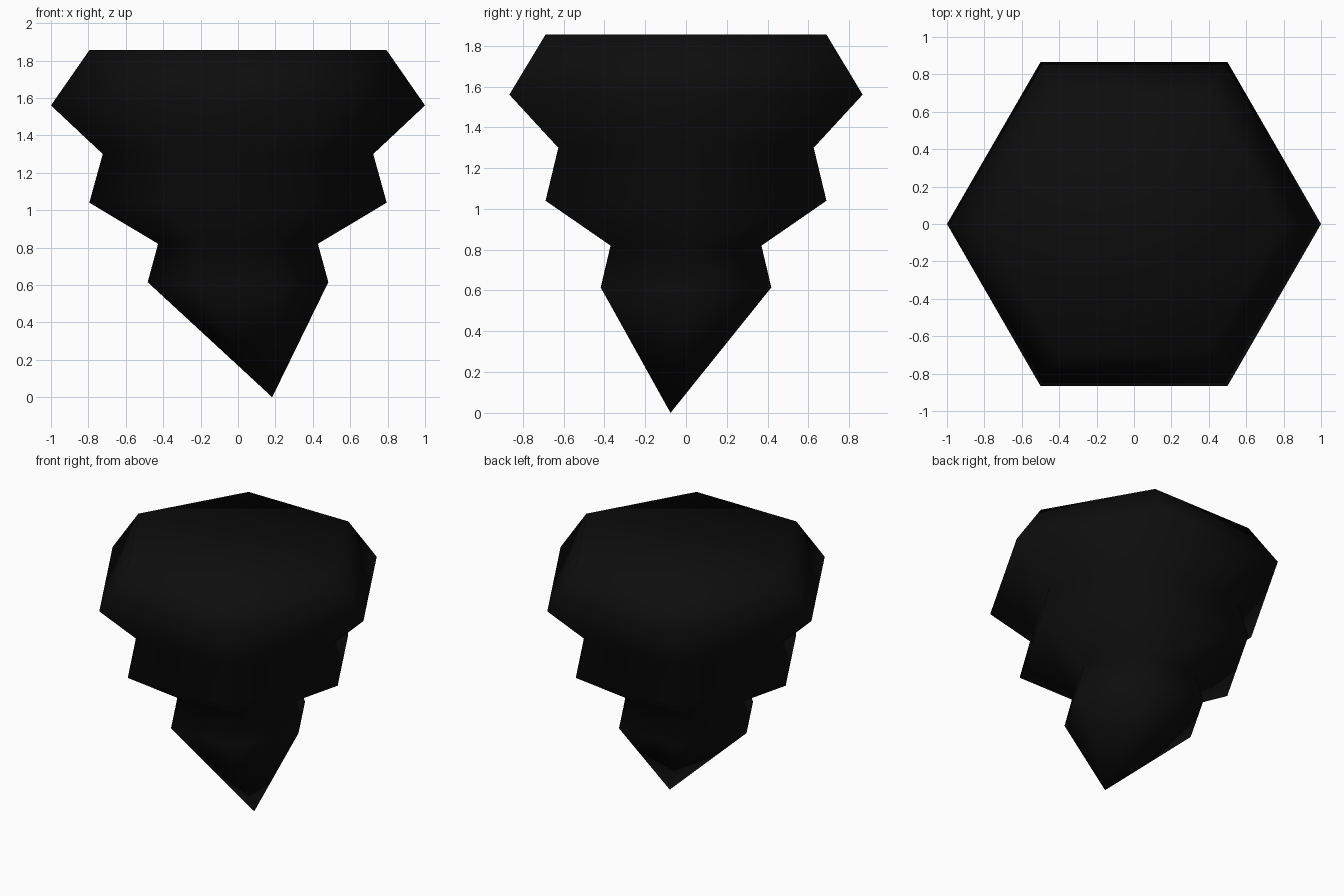
import bpy, bmesh, math

if "Cube" in bpy.data.objects:
    bpy.data.objects.remove(bpy.data.objects["Cube"])

# Single near-black colour
dark = bpy.data.materials.new("near_black")
dark.diffuse_color = (0.004, 0.004, 0.004, 1)
dark.use_nodes = True
dark.node_tree.nodes["Principled BSDF"].inputs["Base Color"].default_value = dark.diffuse_color

SIDES = 6
# (height, radius) of each hexagonal ring, bottom to top
PROFILE = [(0.615, 0.483), (0.82, 0.427), (1.04, 0.795),
           (1.30, 0.723), (1.56, 1.0), (1.855, 0.795)]
TIP = (0.183, -0.076, 0.0)

bm = bmesh.new()
rings = []
for z, r in PROFILE:
    rings.append([bm.verts.new((r * math.cos(math.tau * i / SIDES),
                                r * math.sin(math.tau * i / SIDES), z))
                  for i in range(SIDES)])

# Off-centre pointed bottom
tip = bm.verts.new(TIP)
for i in range(SIDES):
    bm.faces.new((tip, rings[0][(i + 1) % SIDES], rings[0][i]))

# Stepped tiers
for low, high in zip(rings, rings[1:]):
    for i in range(SIDES):
        j = (i + 1) % SIDES
        bm.faces.new((low[i], low[j], high[j], high[i]))

# Flat top
bm.faces.new(rings[-1])
bmesh.ops.recalc_face_normals(bm, faces=bm.faces)
for f in bm.faces:
    f.smooth = True

mesh = bpy.data.meshes.new("tiered_spike")
bm.to_mesh(mesh)
bm.free()
mesh.materials.append(dark)
bpy.context.collection.objects.link(bpy.data.objects.new("tiered_spike", mesh))
